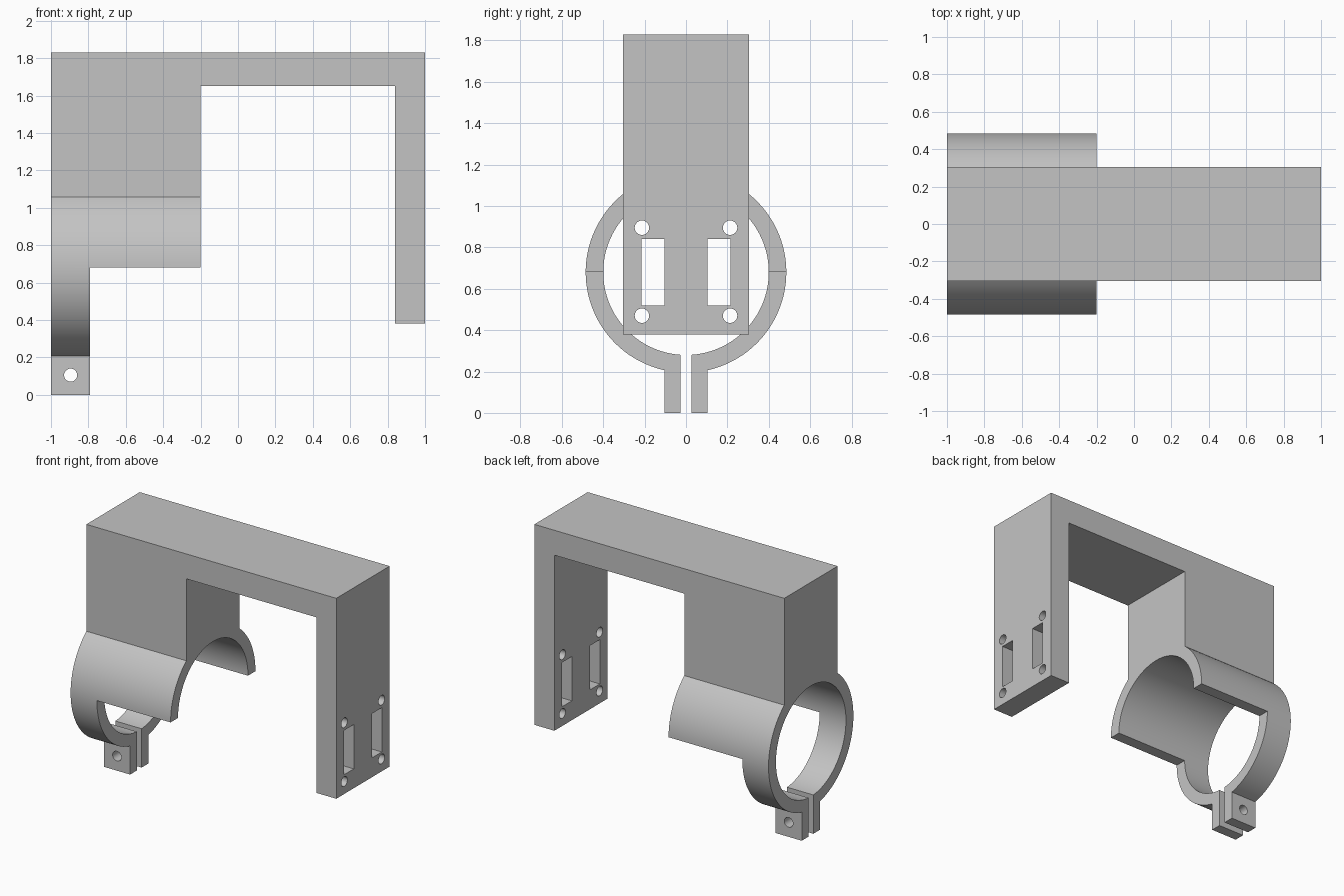
import bpy
import bmesh
from math import acos, cos, sin, pi
from mathutils import Matrix, Vector

cube = bpy.data.objects.get("Cube")
if cube:
    bpy.data.objects.remove(cube, do_unlink=True)

grey = bpy.data.materials.new("plain grey")
grey.use_nodes = True
COLOUR = (0.55, 0.55, 0.55, 1)
grey.diffuse_color = COLOUR
grey.node_tree.nodes["Principled BSDF"].inputs["Base Color"].default_value = COLOUR

# Main dimensions
HALF_WIDTH = 0.305
TOP = 1.83
AXIS_Z, OUTER, BORE = 0.68, 0.485, 0.4
TAB_IN, TAB_OUT = 0.027, 0.105


def make_object(name, bm):
    bmesh.ops.recalc_face_normals(bm, faces=bm.faces)
    mesh = bpy.data.meshes.new(name)
    bm.to_mesh(mesh)
    bm.free()
    mesh.materials.append(grey)
    obj = bpy.data.objects.new(name, mesh)
    bpy.context.collection.objects.link(obj)
    return obj


def extrude(name, points, offset):
    """Extrude a closed 3D outline along an offset."""
    bm = bmesh.new()
    face = bm.faces.new([bm.verts.new(p) for p in points])
    new = bmesh.ops.extrude_face_region(bm, geom=[face], use_keep_orig=True)["geom"]
    verts = [v for v in new if isinstance(v, bmesh.types.BMVert)]
    bmesh.ops.translate(bm, verts=verts, vec=Vector(offset))
    return make_object(name, bm)


def box(name, low, high):
    low, high = Vector(low), Vector(high)
    bm = bmesh.new()
    bmesh.ops.create_cube(bm, size=1, matrix=Matrix.Translation((low + high) / 2)
                          @ Matrix.Diagonal((*(high - low), 1)))
    return make_object(name, bm)


def rod(name, centre, radius, length, axis):
    """Cylinder lying along the X or Y axis."""
    turn = Matrix.Rotation(pi / 2, 4, "Y" if axis == "X" else "X")
    bm = bmesh.new()
    bmesh.ops.create_cone(bm, cap_ends=True, segments=32, radius1=radius, radius2=radius,
                          depth=length, matrix=Matrix.Translation(centre) @ turn)
    return make_object(name, bm)


def combine(target, other, operation):
    """Boolean another object into the target, then discard it."""
    mod = target.modifiers.new(operation.title(), "BOOLEAN")
    mod.operation, mod.object, mod.solver = operation, other, "EXACT"
    bpy.context.view_layer.objects.active = target
    bpy.ops.object.modifier_apply(modifier=mod.name)
    bpy.data.objects.remove(other, do_unlink=True)


def arc(radius, start, end, steps):
    angles = [start + (end - start) * i / steps for i in range(steps + 1)]
    return [(radius * cos(a), AXIS_Z + radius * sin(a)) for a in angles]


# Block, ring and split clamp tabs as one mirrored profile
half = [(HALF_WIDTH, TOP)]
half += arc(OUTER, acos(HALF_WIDTH / OUTER), -acos(TAB_OUT / OUTER), 40)
half += [(TAB_OUT, 0), (TAB_IN, 0)]
half += arc(BORE, -acos(TAB_IN / BORE), pi / 2, 48)
outline = half + [(-y, z) for y, z in reversed(half[:-1])]
bracket = extrude("clamp_bracket", [(-1, y, z) for y, z in outline], (0.8, 0, 0))

# Lower half of the ring is only a narrow strap
combine(bracket, box("strap_cutter", (-0.79, -1, -0.5), (0, 1, AXIS_Z)), "DIFFERENCE")

# Top arm and hanging mounting plate
arm = [(-0.2, TOP), (1, TOP), (1, 0.38), (0.84, 0.38), (0.84, 1.65), (-0.2, 1.65)]
combine(bracket, extrude("arm", [(x, -HALF_WIDTH, z) for x, z in arm],
                         (0, 2 * HALF_WIDTH, 0)), "UNION")

# Slots and screw holes through the mounting plate
for side in (-1, 1):
    ys = sorted((side * 0.105, side * 0.215))
    combine(bracket, box("slot_cutter", (0.7, ys[0], 0.52), (1.1, ys[1], 0.84)), "DIFFERENCE")
    for z in (0.47, 0.895):
        combine(bracket, rod("screw_cutter", (0.92, side * 0.213, z), 0.035, 0.4, "X"),
                "DIFFERENCE")

# Clamp bolt hole through both tabs
combine(bracket, rod("bolt_cutter", (-0.895, 0, 0.105), 0.035, 0.5, "Y"), "DIFFERENCE")

# Smooth the curved walls, keep the edges sharp
bpy.ops.object.select_all(action="DESELECT")
bracket.select_set(True)
bpy.context.view_layer.objects.active = bracket
bpy.ops.object.shade_smooth_by_angle(angle=pi / 6)
